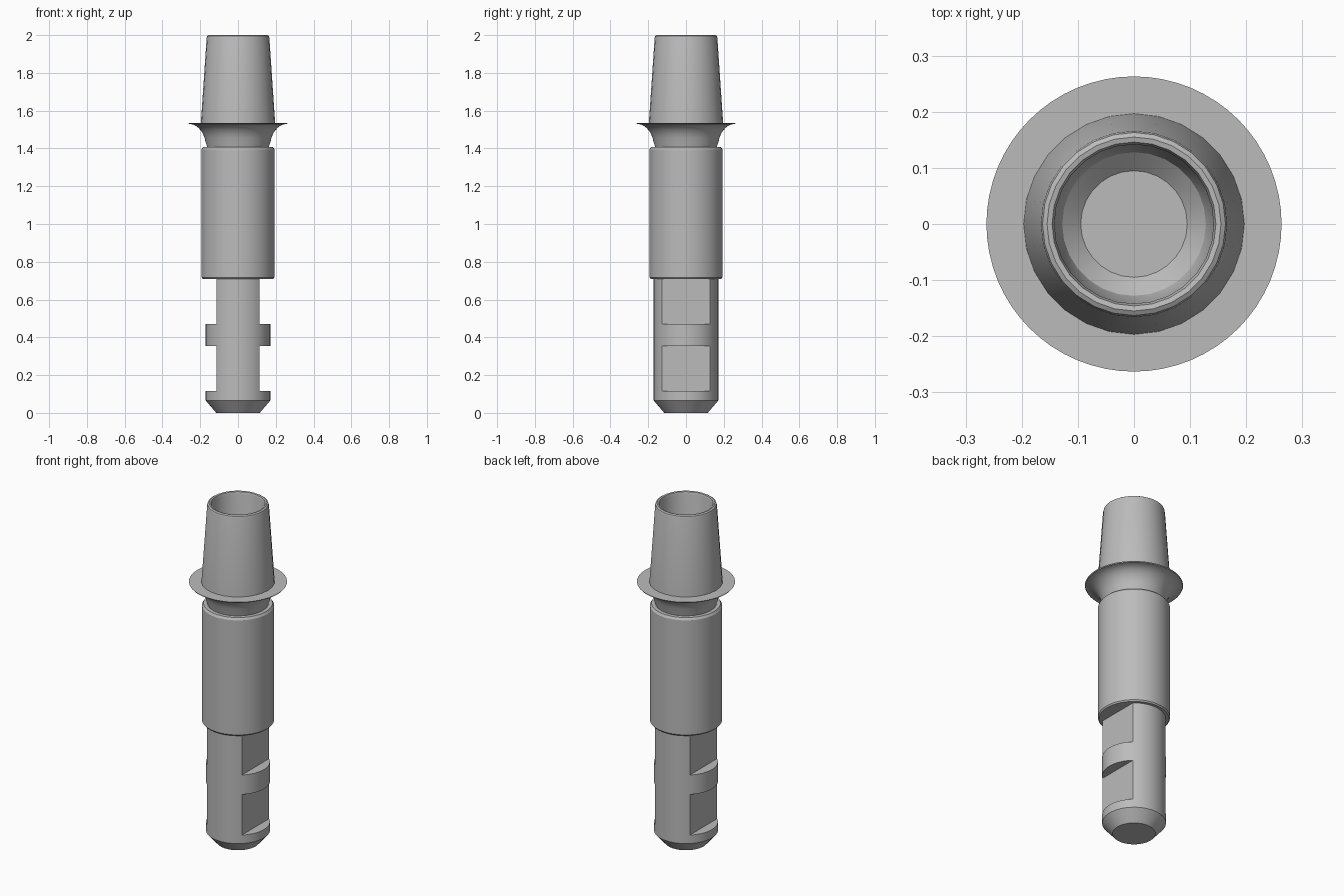
import bpy, bmesh, math

cube = bpy.data.objects.get("Cube")
if cube:
    bpy.data.objects.remove(cube)

steel = bpy.data.materials.new("grey_steel")
steel.use_nodes = True
GREY = (0.5, 0.5, 0.5, 1)
steel.diffuse_color = GREY
steel.node_tree.nodes["Principled BSDF"].inputs["Base Color"].default_value = GREY


def lathe(name, profile, segments, flat=None, closed=False):
    """Turn (radius, z, cut) stations about z; cut stations are flattened at x = +-flat."""
    bm = bmesh.new()
    rings = []
    for radius, z, *cut in profile:
        ring = []
        for i in range(segments):
            a = math.tau * i / segments
            x, y = radius * math.cos(a), radius * math.sin(a)
            if cut and cut[0]:
                x = max(-flat, min(flat, x))
            ring.append(bm.verts.new((x, y, z)))
        rings.append(ring)
    pairs = list(zip(rings, rings[1:]))
    if closed:
        pairs.append((rings[-1], rings[0]))
    else:
        bm.faces.new(rings[0][::-1])
        bm.faces.new(rings[-1])
    for low, high in pairs:
        for i in range(segments):
            j = (i + 1) % segments
            bm.faces.new((low[i], low[j], high[j], high[i]))
    bmesh.ops.remove_doubles(bm, verts=bm.verts, dist=1e-5)
    bmesh.ops.recalc_face_normals(bm, faces=bm.faces)
    mesh = bpy.data.meshes.new(name)
    bm.to_mesh(mesh)
    bm.free()
    mesh.materials.append(steel)
    obj = bpy.data.objects.new(name, mesh)
    bpy.context.collection.objects.link(obj)
    bpy.ops.object.select_all(action='DESELECT')
    obj.select_set(True)
    bpy.context.view_layer.objects.active = obj
    bpy.ops.object.shade_smooth_by_angle(angle=math.radians(30))
    return obj


# Shank with a chamfered tip and two pairs of wrench flats
R = 0.171
shank = [(0.115, 0), (R, 0.065), (R, 0.115)]
for bottom, top in ((0.115, 0.355), (0.47, 0.715)):
    shank += [(R, bottom), (R, bottom, True), (R, top, True), (R, top)]
lathe("shank", shank, 60, flat=R * math.cos(math.radians(48)))

# Sleeve with softly broken edges
lathe("sleeve", [(0.15, 0.71), (0.187, 0.71), (0.193, 0.718),
                 (0.193, 1.395), (0.185, 1.408), (0.17, 1.408)], 64)

# Flared collar, concave underneath and flat on top
flare = [(0.16, 1.39), (0.164, 1.41)]
for i in range(1, 9):
    a = math.pi / 2 * i / 8
    flare.append((0.26 - 0.09 * math.cos(a), 1.41 + 0.12 * math.sin(a)))
lathe("collar", flare + [(0.263, 1.535)], 64)

# Tapered hollow socket with a rounded rim and a dished floor
lathe("socket", [(0.197, 1.53), (0.166, 1.985), (0.163, 1.995), (0.155, 2.0),
                 (0.146, 1.998), (0.142, 1.985), (0.14, 1.62),
                 (0.128, 1.58), (0.095, 1.55)], 28)
